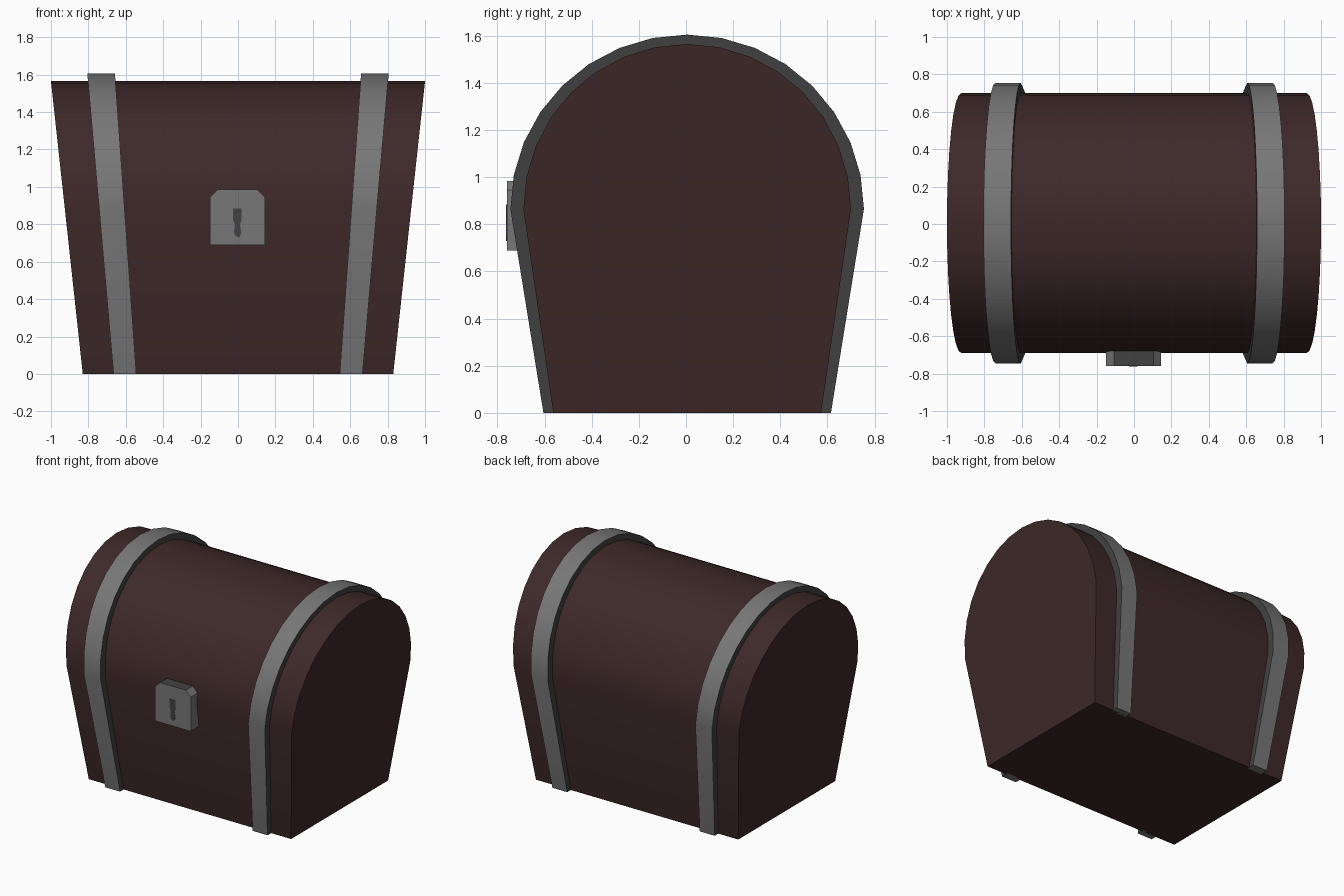
import bpy, bmesh, math

if "Cube" in bpy.data.objects:
    bpy.data.objects.remove(bpy.data.objects["Cube"])

Y_MID = 0.005     # body centre in depth
TOP = 1.565       # top of the domed body
SPRING = 0.865    # height where the dome begins


def mat(name, rgb):
    m = bpy.data.materials.new(name)
    m.diffuse_color = (*rgb, 1)
    m.use_nodes = True
    m.node_tree.nodes["Principled BSDF"].inputs["Base Color"].default_value = m.diffuse_color
    return m


WOOD = mat("dark wood", (0.048, 0.0215, 0.022))
IRON = mat("grey iron", (0.185, 0.185, 0.185))
SHADE = mat("dark iron", (0.055, 0.055, 0.055))


def taper(z):
    """Chest narrows in length towards the floor."""
    return 0.83 + 0.17 * z / TOP


def arch(foot, ry, rz, n=16):
    """Half-round profile on sloping sides, as (y, z) points."""
    pts = [(-foot, 0)]
    for i in range(n + 1):
        a = math.pi * (1 - i / n)
        pts.append((ry * math.cos(a), SPRING + rz * math.sin(a)))
    return pts + [(foot, 0)]


def finish(name, bm, mats, rule=None):
    bmesh.ops.recalc_face_normals(bm, faces=bm.faces)
    bm.normal_update()
    if rule:
        for f in bm.faces:
            f.material_index = rule(f)
    me = bpy.data.meshes.new(name)
    bm.to_mesh(me)
    bm.free()
    for m in mats:
        me.materials.append(m)
    me.shade_smooth()
    me.set_sharp_from_angle(angle=math.radians(30))
    ob = bpy.data.objects.new(name, me)
    bpy.context.collection.objects.link(ob)
    return ob


def bridge(bm, rings):
    """Join a chain of closed rings with quads and cap both ends."""
    for a, b in zip(rings, rings[1:]):
        n = len(a)
        for i in range(n):
            j = (i + 1) % n
            bm.faces.new((a[i], a[j], b[j], b[i]))
    bm.faces.new(rings[0])
    bm.faces.new(rings[-1])


# Chest body: domed profile stretched between the two sloping ends
bm = bmesh.new()
body = arch(0.568, 0.695, TOP - SPRING)
bridge(bm, [[bm.verts.new((s * taper(z), y + Y_MID, z)) for y, z in body]
            for s in (-1, 1)])
finish("chest_body", bm, [WOOD])

# Two iron straps following the body profile, dark on their edges
outer = arch(0.61, 0.75, 1.605 - SPRING)
inner = arch(0.55, 0.675, TOP - 0.02 - SPRING)
for side, label in ((-1, "left"), (1, "right")):
    bm = bmesh.new()
    rings = []
    for (yo, zo), (yi, zi) in zip(outer, inner):
        corners = ((0.655, yo, zo), (0.802, yo, zo), (0.802, yi, zi), (0.655, yi, zi))
        rings.append([bm.verts.new((side * x * taper(z), y + Y_MID, z))
                      for x, y, z in corners])
    bridge(bm, rings)
    finish(label + "_strap", bm, [IRON, SHADE],
           lambda f: int(abs(f.normal.x) > 0.6))


def plate(name, outline, y_front, y_back, mats, rule=None):
    """Extrude an (x, z) outline in depth."""
    bm = bmesh.new()
    bridge(bm, [[bm.verts.new((x, y, z)) for x, z in outline]
                for y in (y_front, y_back)])
    return finish(name, bm, mats, rule)


# Lock box with clipped upper corners and a dark top
plate("lock", [(-0.15, 0.69), (0.145, 0.69), (0.145, 0.945), (0.105, 0.985),
               (-0.108, 0.985), (-0.15, 0.945)], -0.76, -0.63, [IRON, SHADE],
      lambda f: int(f.normal.z > 0.9))

# Keyhole, a thin dark plate on the lock
plate("keyhole", [(-0.013, 0.735), (0.008, 0.73), (0.018, 0.755), (0.01, 0.80),
                  (0.02, 0.825), (0.02, 0.885), (-0.028, 0.885), (-0.028, 0.825),
                  (-0.017, 0.80), (-0.022, 0.755)], -0.763, -0.757, [SHADE])
